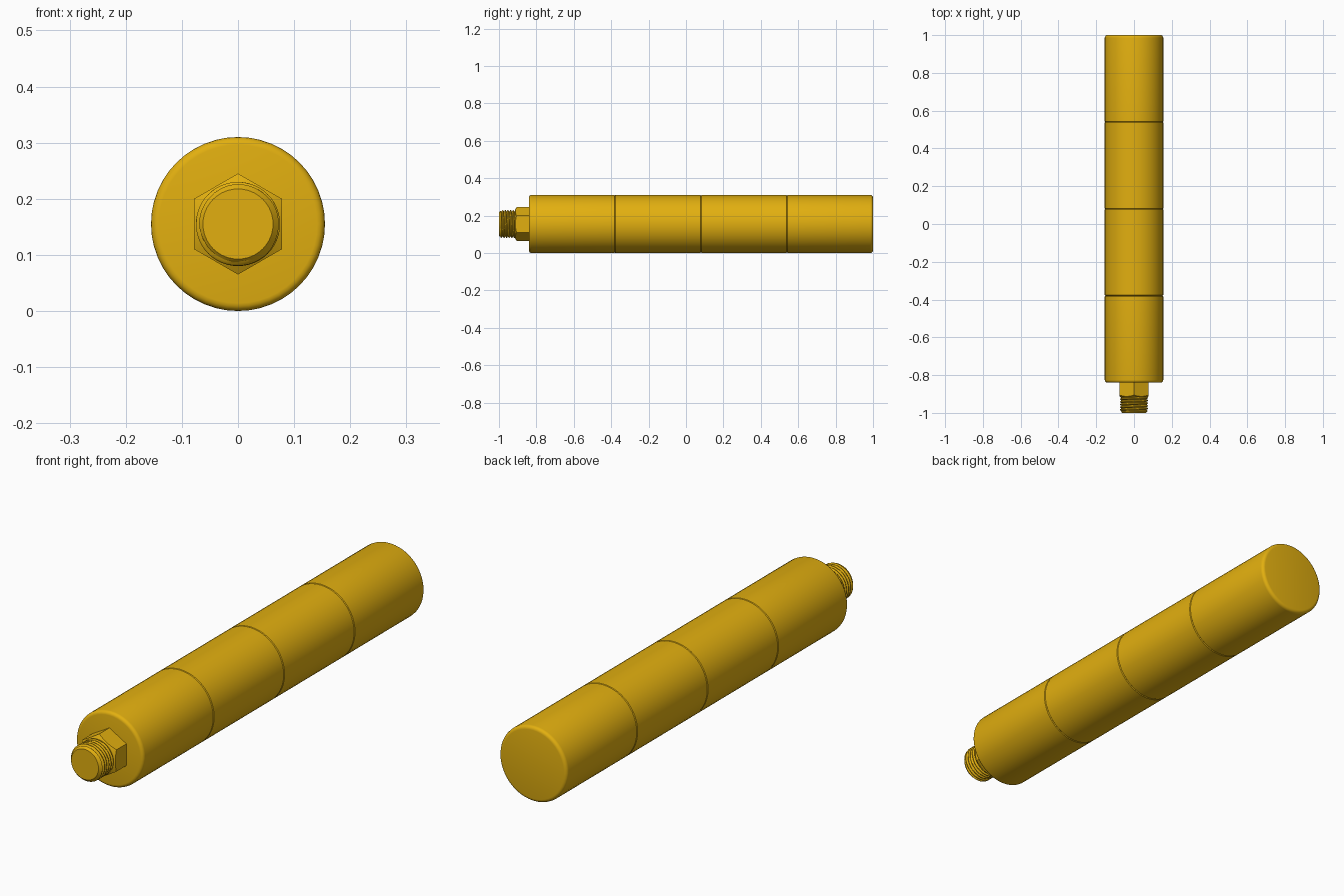
import bpy, bmesh, math

if "Cube" in bpy.data.objects:
    bpy.data.objects.remove(bpy.data.objects["Cube"])

CZ = 0.155  # height of the long axis

gold = bpy.data.materials.new("golden_yellow")
gold.diffuse_color = (0.76, 0.43, 0.005, 1)
gold.use_nodes = True
gold.node_tree.nodes["Principled BSDF"].inputs["Base Color"].default_value = gold.diffuse_color


def rings_object(name, rings, sides, smooth=30):
    """Skin closed rings around the y axis; each ring is a function angle -> (radius, y)."""
    bm = bmesh.new()
    loops = []
    for ring in rings:
        loop = []
        for i in range(sides):
            a = 2 * math.pi * i / sides
            r, y = ring(a)
            loop.append(bm.verts.new((r * math.sin(a), y, CZ + r * math.cos(a))))
        loops.append(loop)
    for lo, hi in zip(loops, loops[1:]):
        for i in range(sides):
            j = (i + 1) % sides
            bm.faces.new((lo[i], lo[j], hi[j], hi[i]))
    bm.faces.new(loops[0])
    bm.faces.new(loops[-1])
    bmesh.ops.recalc_face_normals(bm, faces=bm.faces)
    mesh = bpy.data.meshes.new(name)
    bm.to_mesh(mesh)
    bm.free()
    mesh.materials.append(gold)
    obj = bpy.data.objects.new(name, mesh)
    bpy.context.collection.objects.link(obj)
    bpy.context.view_layer.objects.active = obj
    obj.select_set(True)
    bpy.ops.object.shade_smooth_by_angle(angle=math.radians(smooth))
    obj.select_set(False)
    return obj


def lathe(name, profile, sides=48):
    return rings_object(name, [lambda a, p=p: p for p in profile], sides)


# Rounded body with three fine grooves between four equal sections
R, Y0, Y1, B, G = 0.155, -0.84, 1.0, 0.014, 0.003
profile = []
for k in range(5):
    t = math.pi / 2 * k / 4
    profile.append((R - B + B * math.sin(t), Y0 + B - B * math.cos(t)))
for k in (1, 2, 3):
    y = Y0 + (Y1 - Y0) * k / 4
    profile += [(R, y - G), (R - G, y), (R, y + G)]
for k in range(5):
    t = math.pi / 2 * k / 4
    profile.append((R - B + B * math.cos(t), Y1 - B + B * math.sin(t)))
lathe("body", profile)

# Hex nut with a conical chamfer on its front corners
APO, NUT_Y = 0.078, -0.915


def hex_radius(a):
    d = (a % (math.pi / 3)) - math.pi / 6
    return APO / math.cos(d)


rings_object("hex_nut", [
    lambda a: (0.074, NUT_Y),
    lambda a: (hex_radius(a), NUT_Y + (hex_radius(a) - 0.074) * 0.6),
    lambda a: (hex_radius(a), Y0 + 0.002),
], 48, smooth=20)

# Threaded stud: helical ridges, chamfered at the tip
TIP, PITCH, STEPS = -1.0, 0.014, 48


def thread(y):
    def ring(a):
        wave = abs(((y / PITCH - a / (2 * math.pi)) % 1) * 2 - 1)
        r = 0.066 + 0.009 * min(1, wave * 1.25)
        return min(r, 0.0625 + (y - TIP) * 0.9), y
    return ring


rings_object("threaded_stud",
             [thread(TIP + 0.09 * k / STEPS) for k in range(STEPS + 1)], 48)
